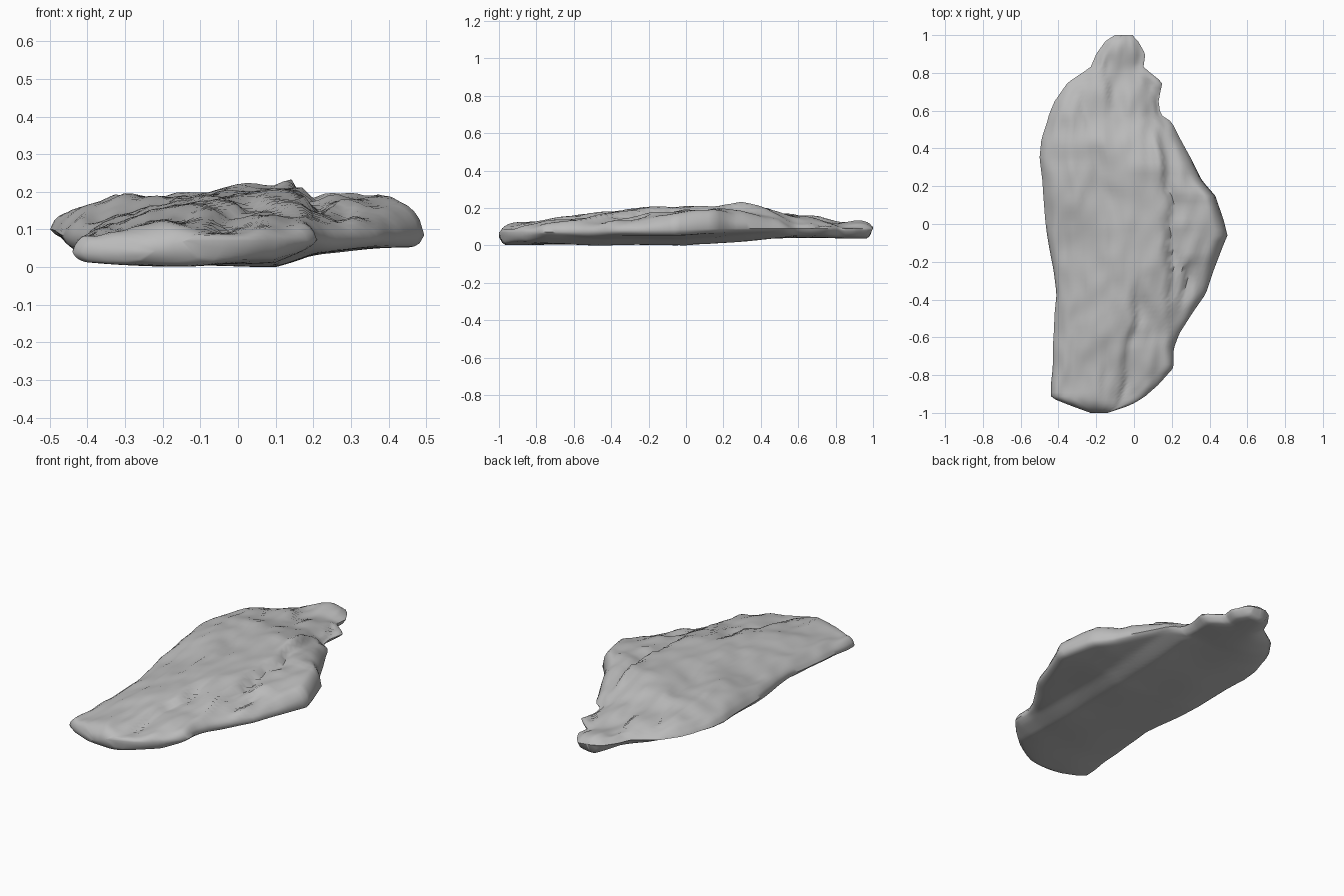
import bpy
import math
from mathutils import Vector, noise

default_cube = bpy.data.objects.get("Cube")
if default_cube:
    bpy.data.objects.remove(default_cube)

# Plan outline of the slab: y, left x, right x
OUTLINE = [
    (-1, -.23, -.14), (-.96, -.34, -.02), (-.92, -.44, .05), (-.85, -.44, .13),
    (-.76, -.43, .21), (-.66, -.43, .21), (-.58, -.425, .24), (-.47, -.42, .31),
    (-.37, -.41, .38), (-.25, -.425, .42), (-.12, -.45, .47), (-.06, -.46, .495),
    (.02, -.47, .475), (.15, -.48, .43), (.23, -.485, .36), (.35, -.5, .3),
    (.45, -.49, .245), (.54, -.46, .2), (.58, -.45, .14), (.65, -.42, .13),
    (.75, -.35, .15), (.83, -.23, .05), (.9, -.2, .06), (.97, -.15, .02), (1, -.1, -.01),
]

# Height of the upper surface: y, then six heights from left rim to right rim
CREST = [
    (-1, .07, .085, .09, .1, .1, .1), (-.85, .075, .1, .12, .12, .12, .11),
    (-.6, .085, .13, .16, .155, .145, .12), (-.3, .1, .15, .185, .2, .185, .13),
    (0, .12, .17, .195, .21, .205, .17), (.15, .13, .18, .185, .215, .215, .19),
    (.3, .14, .195, .18, .22, .22, .17), (.42, .14, .185, .18, .2, .19, .14),
    (.55, .13, .16, .165, .165, .155, .12), (.75, .115, .13, .135, .13, .12, .11),
    (1, .1, .11, .115, .115, .11, .1),
]

# Broken ledges that step down to the right: near y, near x, far y, far x, drop, reach
LEDGES = [
    (-.6, .16, .15, .18, .045, .11), (0, .19, .5, .11, .04, .1),
    (-.42, .24, -.18, .27, .04, .07), (-1, -.12, -.55, -.02, .035, .08),
    (-.65, -.04, -.25, .02, .03, .08), (-.25, -.16, .05, -.15, .02, .06),
    (.5, .14, .78, .05, .03, .07), (.58, -.13, .9, -.17, .02, .06),
    (.45, -.25, .72, -.32, .015, .08),
]

ROWS, COLUMNS = 80, 40
LEDGE_WIDTH = .027


def clamp(value):
    return max(0, min(1, value))


def sample(table, y):
    """Interpolate the rows of a table at y."""
    for low, high in zip(table, table[1:]):
        if y <= high[0]:
            t = (y - low[0]) / (high[0] - low[0])
            return [a + (b - a) * t for a, b in zip(low[1:], high[1:])]
    return table[-1][1:]


def spread(index, count, tightness):
    """Spacing that tightens towards both ends."""
    t = index / count
    return t + tightness * ((1 - math.cos(math.pi * t)) / 2 - t)


def crest_height(x, y, s):
    heights = sample(CREST, y)
    cell = min(int(s * 5), 4)
    t = s * 5 - cell
    z = heights[cell] * (1 - t) + heights[cell + 1] * t
    for near_y, near_x, far_y, far_x, drop, reach in LEDGES:
        t = (y - near_y) / (far_y - near_y)
        if 0 < t < 1:
            wobble = .03 * noise.noise(Vector((y * 7, drop * 99, 0)))
            d = x - near_x - (far_x - near_x) * t - wobble
            if d > 0:
                step = clamp(d / LEDGE_WIDTH) * math.exp(-d / reach)
                z -= 1.3 * drop * math.sin(math.pi * t) ** .7 * step
    # Elongated chips along the length of the stone
    z += .02 * noise.noise(Vector((x * 8, y * 4, 1)))
    z += .012 * noise.noise(Vector((x * 18, y * 8, 5)))
    return z


def base_height(x, y, s):
    # The underside curls up to the rim and steps up under the right wing
    left_lift = .01 + .05 * clamp((y + .9) / 1.2)
    tilt = 2 * s - 1
    z = .035 * clamp(y / .6) + (left_lift if tilt < 0 else .02) * abs(tilt) ** 2.5
    z += .028 * clamp((x - .1) / .1)
    return max(0, z + .006 + .01 * noise.noise(Vector((x * 4, y * 3, 9))))


def rim_height(y, s):
    left = .04 + .06 * clamp((y + .9) / 1.2)
    right = .07 + .02 * clamp(y + .8)
    return left + (right - left) * s


def surface_point(row, column, height, rim):
    y = 2 * spread(row, ROWS, .35) - 1
    left, right = sample(OUTLINE, y)
    s = spread(column, COLUMNS, .5)
    x = left + (right - left) * s
    edge = clamp(min(x - left, right - x, 1 - abs(y)) / rim)
    roundness = (1 - (1 - edge) ** 2) ** .6
    middle = rim_height(y, s)
    return x, y, middle + (height(x, y, s) - middle) * roundness


def build_slab():
    vertices, faces, shared = [], [], {}
    for height, rim in ((crest_height, .06), (base_height, .04)):
        grid = {}
        for row in range(ROWS + 1):
            for column in range(COLUMNS + 1):
                key = (row, column)
                border = row in (0, ROWS) or column in (0, COLUMNS)
                if border and key in shared:
                    grid[key] = shared[key]
                    continue
                grid[key] = len(vertices)
                vertices.append(surface_point(row, column, height, rim))
                if border:
                    shared[key] = grid[key]
        for row in range(ROWS):
            for column in range(COLUMNS):
                quad = [grid[row, column], grid[row, column + 1],
                        grid[row + 1, column + 1], grid[row + 1, column]]
                faces.append(quad if height is crest_height else quad[::-1])
    mesh = bpy.data.meshes.new("stone_slab")
    mesh.from_pydata(vertices, [], faces)
    mesh.validate()
    slab = bpy.data.objects.new("stone_slab", mesh)
    bpy.context.collection.objects.link(slab)
    return slab


# Single grey stone
stone = bpy.data.materials.new("stone_grey")
stone.use_nodes = True
grey = (.5, .5, .5, 1)
stone.diffuse_color = grey
stone.node_tree.nodes["Principled BSDF"].inputs["Base Color"].default_value = grey

slab = build_slab()
slab.data.materials.append(stone)
bpy.context.view_layer.objects.active = slab
slab.select_set(True)
bpy.ops.object.shade_smooth_by_angle(angle=math.radians(60))
